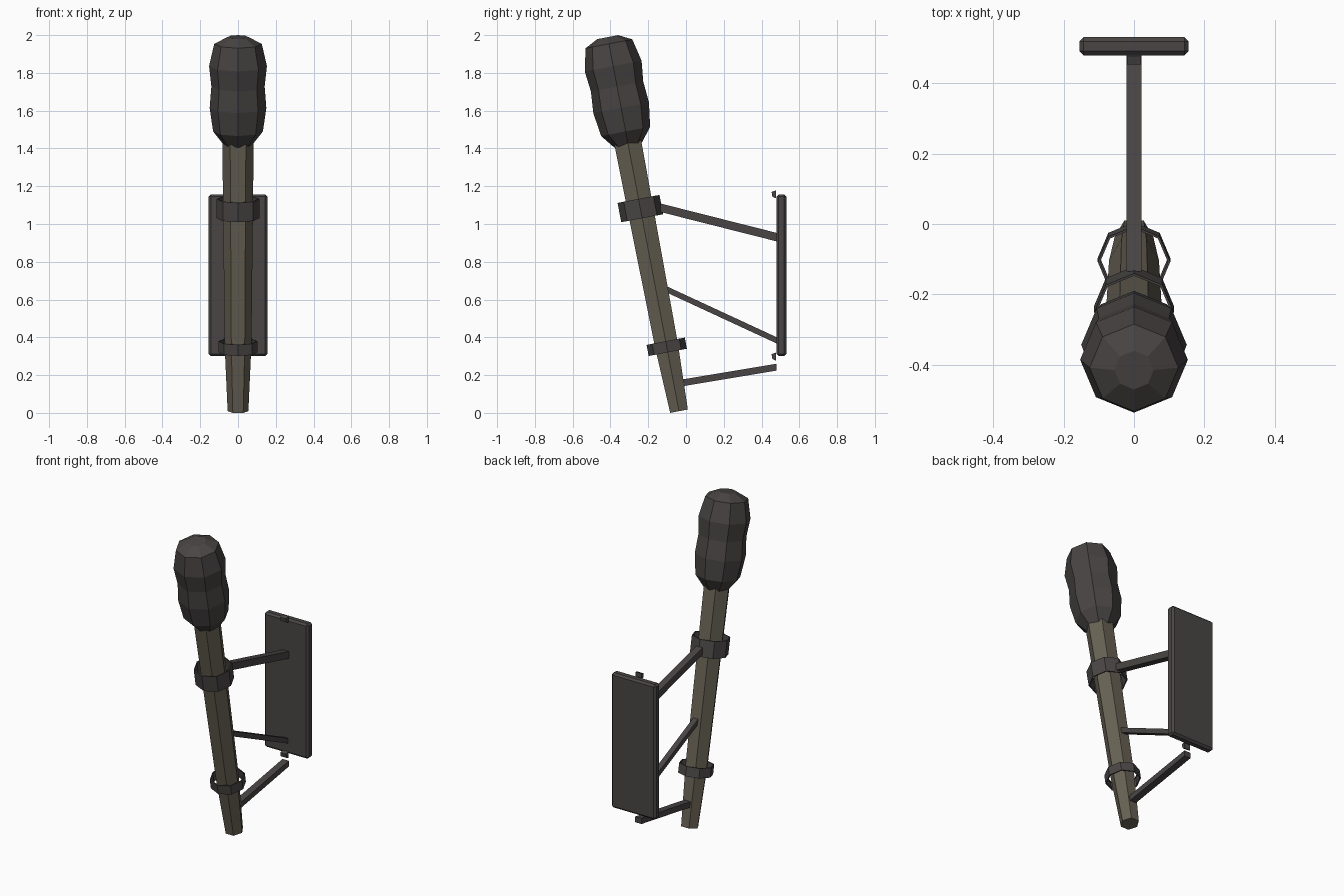
import bpy, bmesh, math
from mathutils import Matrix

if "Cube" in bpy.data.objects:
    bpy.data.objects.remove(bpy.data.objects["Cube"], do_unlink=True)


def material(name, rgb):
    m = bpy.data.materials.new(name)
    m.use_nodes = True
    colour = (*rgb, 1)
    m.diffuse_color = colour
    m.node_tree.nodes["Principled BSDF"].inputs["Base Color"].default_value = colour
    return m


wood = material("weathered wood", (0.135, 0.118, 0.086))
iron = material("dark iron", (0.068, 0.060, 0.060))
wrap = material("charred wrapping", (0.064, 0.058, 0.056))

# Frame of the leaning torch: local z runs up the handle
LEAN = Matrix.Translation((0, -0.037, 0.009)) @ Matrix.Rotation(math.radians(10.8), 4, "X")


def finish(name, bm, mat, matrix=None):
    bmesh.ops.recalc_face_normals(bm, faces=bm.faces)
    mesh = bpy.data.meshes.new(name)
    bm.to_mesh(mesh)
    bm.free()
    mesh.materials.append(mat)
    obj = bpy.data.objects.new(name, mesh)
    bpy.context.collection.objects.link(obj)
    if matrix:
        obj.matrix_world = matrix
    return obj


def lathe(name, profile, sides, mat, capped=True):
    """Faceted solid from (radius, height) rings along the torch axis."""
    bm = bmesh.new()
    rings = []
    for r, h in profile:
        angles = [math.tau * i / sides for i in range(sides)]
        rings.append([bm.verts.new((r * math.cos(a), r * math.sin(a), h)) for a in angles])
    for low, high in zip(rings, rings[1:]):
        for i in range(sides):
            j = (i + 1) % sides
            bm.faces.new((low[i], low[j], high[j], high[i]))
    if capped:
        bm.faces.new(rings[0][::-1])
        bm.faces.new(rings[-1])
    return finish(name, bm, mat, LEAN)


def side_prism(name, outline, half_width, mat):
    """Extrude a (y, z) outline across x."""
    bm = bmesh.new()
    face = bm.faces.new([bm.verts.new((-half_width, y, z)) for y, z in outline])
    grown = bmesh.ops.extrude_face_region(bm, geom=[face])["geom"]
    moved = [v for v in grown if isinstance(v, bmesh.types.BMVert)]
    bmesh.ops.translate(bm, verts=moved, vec=(2 * half_width, 0, 0))
    return finish(name, bm, mat)


# Torch: hexagonal handle and octagonal wrapped head
lathe("handle", [(0.055, 0), (0.071, 0.36), (0.083, 1.45)], 6, wood)
lathe("wrapped_head", [(0.075, 1.435), (0.132, 1.508), (0.15, 1.635), (0.141, 1.75),
                       (0.153, 1.86), (0.126, 1.98), (0.056, 2.016)], 8, wrap)

# Collars: loose thin bands, open on the inside, with a narrow rim
for name, radius, middle, half in (("upper_collar", 0.113, 1.092, 0.052),
                                   ("lower_collar", 0.103, 0.347, 0.03)):
    low, high, inner = middle - half, middle + half, radius - 0.007
    lathe(name, [(inner, low), (radius, low), (radius, high), (inner, high)],
          8, iron, capped=False)

# Struts between torch and wall plate, cut upright at both ends
for name, start, end, height, half_width in (
        ("upper_strut", (-0.135, 1.086), (0.478, 0.931), 0.045, 0.022),
        ("middle_strut", (-0.105, 0.655), (0.478, 0.385), 0.033, 0.017),
        ("lower_strut", (-0.02, 0.159), (0.478, 0.242), 0.036, 0.022)):
    h = height / 2
    outline = [(start[0], start[1] - h), (end[0], end[1] - h),
               (end[0], end[1] + h), (start[0], start[1] + h)]
    side_prism(name, outline, half_width, iron)

# Wall plate with chamfered edges
bm = bmesh.new()
bmesh.ops.create_cube(bm, size=1, matrix=Matrix.Translation((0, 0.505, 0.729))
                      @ Matrix.Diagonal((0.31, 0.052, 0.856, 1)))
bmesh.ops.bevel(bm, geom=bm.edges[:], offset=0.012, segments=1, affect="EDGES")
finish("wall_plate", bm, iron)

# Small pegs at the top and bottom of the plate
for name, z in (("upper_peg", 1.157), ("lower_peg", 0.298)):
    outline = [(0.457, z - 0.012), (0.476, z - 0.021), (0.476, z + 0.021), (0.453, z + 0.013)]
    side_prism(name, outline, 0.02, iron)
